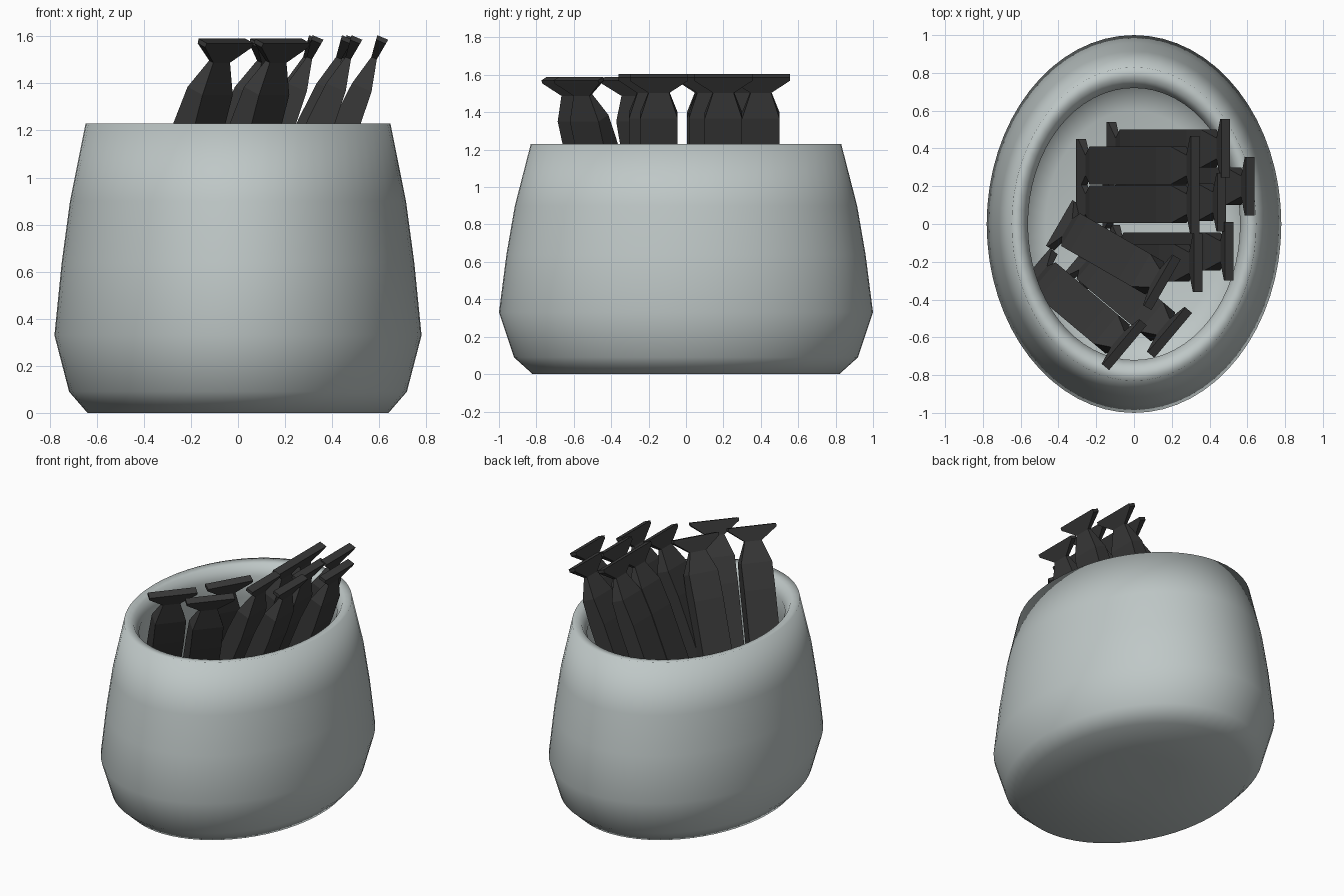
import bpy, bmesh, math
from mathutils import Matrix, Vector

if "Cube" in bpy.data.objects:
    bpy.data.objects.remove(bpy.data.objects["Cube"], do_unlink=True)


def make_material(name, rgb):
    mat = bpy.data.materials.new(name)
    mat.use_nodes = True
    mat.diffuse_color = (*rgb, 1)
    mat.node_tree.nodes["Principled BSDF"].inputs["Base Color"].default_value = (*rgb, 1)
    return mat


def loft(name, rings, mat, smooth, closed_ends=True):
    """Skin a list of equal-length point rings and cap both ends."""
    bm = bmesh.new()
    loops = [[bm.verts.new(p) for p in ring] for ring in rings]
    n = len(loops[0])
    for a, b in zip(loops, loops[1:]):
        for i in range(n):
            j = (i + 1) % n
            bm.faces.new((a[i], a[j], b[j], b[i]))
    if closed_ends:
        bm.faces.new(loops[0][::-1])
        bm.faces.new(loops[-1])
    else:
        for loop in (loops[0], loops[-1]):
            z = loop[0].co.z if loop is loops[-1] else 0.0
            tip = bm.verts.new((0, 0, z))
            for i in range(n):
                bm.faces.new((loop[i], loop[(i + 1) % n], tip))
    bmesh.ops.recalc_face_normals(bm, faces=bm.faces)
    for f in bm.faces:
        f.smooth = smooth
    mesh = bpy.data.meshes.new(name)
    bm.to_mesh(mesh)
    bm.free()
    mesh.materials.append(mat)
    obj = bpy.data.objects.new(name, mesh)
    bpy.context.collection.objects.link(obj)
    return obj


ceramic = make_material("pale grey ceramic", (0.52, 0.575, 0.57))
wrapper = make_material("charcoal wrapper", (0.04, 0.04, 0.04))

# Oval pot: profile of (long radius, height) from underside, up and over the rim, to inner floor
SEGMENTS = 64
RATIO = 0.78
profile = [(0.28, 0.05), (0.82, 0), (0.92, 0.09), (1.0, 0.33), (0.96, 0.64), (0.915, 0.9),
           (0.83, 1.23), (0.76, 1.22), (0.72, 1.15), (0.74, 1.0), (0.82, 0.4),
           (0.76, 0.16), (0.6, 0.1)]
angles = [2 * math.pi * i / SEGMENTS for i in range(SEGMENTS)]
loft("oval_pot", [[(r * RATIO * math.cos(a), r * math.sin(a), z) for a in angles]
                  for r, z in profile], ceramic, True, closed_ends=False)

# Wrapped stick sections: (distance below the top, width, thickness)
LENGTH, LEAN = 1.57, math.atan(0.42)
half = [(0, 0.31, 0.05), (0.02, 0.31, 0.045), (0.095, 0.11, 0.025), (0.23, 0.2, 0.09),
        (0.4, 0.2, 0.115)]
sections = half + [(LENGTH - d, w * 0.9 if d < 0.05 else w, t) for d, w, t in reversed(half)]


def stick(name, x, y, turn, z):
    """Stick whose top is at x, y, z, leaning toward the turn direction."""
    place = (Matrix.Translation((x, y, z)) @ Matrix.Rotation(math.radians(turn), 4, "Z")
             @ Matrix.Rotation(LEAN, 4, "Y"))
    corners = ((-1, -1), (1, -1), (1, 1), (-1, 1))
    rings = [[place @ Vector((t / 2 * u, w / 2 * v, -d)) for u, v in corners]
             for d, w, t in sections]
    loft(name, rings, wrapper, False)


# Sticks leaning left, then the turned group at the front
leaning = [(0.485, 0.40), (0.325, 0.31), (0.615, 0.20), (0.465, 0.115), (0.325, 0.105),
           (0.505, -0.145), (0.34, -0.205)]
for i, (x, y) in enumerate(leaning):
    stick(f"leaning_stick_{i + 1}", x, y, 0, 1.595)
for i, (x, y, turn) in enumerate([(0.15, -0.31, -30), (0.19, -0.575, -40), (-0.05, -0.64, -40)]):
    stick(f"turned_stick_{i + 1}", x, y, turn, 1.58)
